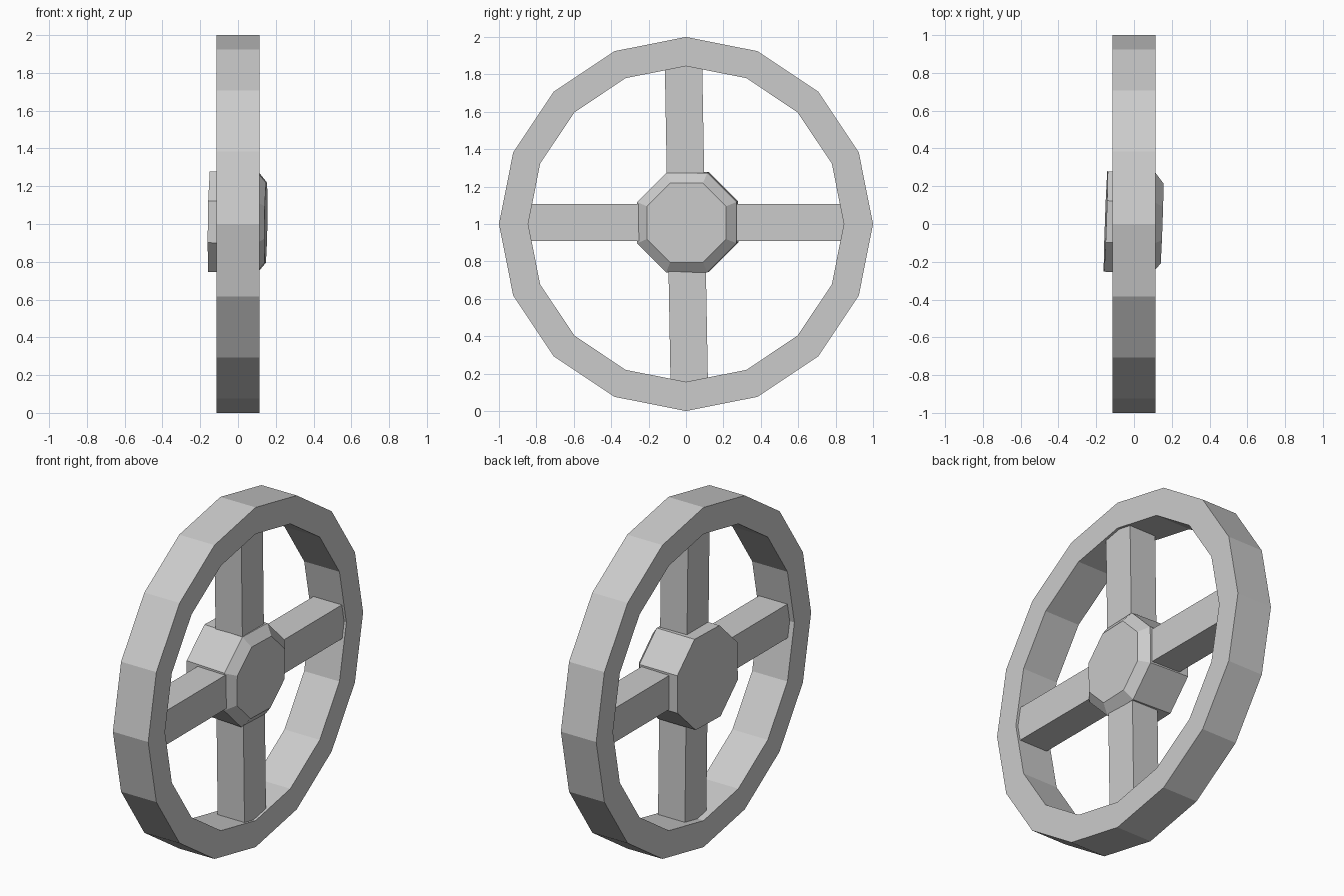
import bpy
import bmesh
from math import cos, sin, pi
from mathutils import Euler, Matrix

cube = bpy.data.objects.get("Cube")
if cube:
    bpy.data.objects.remove(cube, do_unlink=True)

grey = bpy.data.materials.new("plain grey")
grey.use_nodes = True
colour = (0.6, 0.6, 0.6, 1)
grey.diffuse_color = colour
grey.node_tree.nodes["Principled BSDF"].inputs["Base Color"].default_value = colour


def finish(bm, name):
    bmesh.ops.recalc_face_normals(bm, faces=bm.faces)
    mesh = bpy.data.meshes.new(name)
    bm.to_mesh(mesh)
    bm.free()
    mesh.materials.append(grey)
    obj = bpy.data.objects.new(name, mesh)
    bpy.context.collection.objects.link(obj)
    return obj


def turned(name, profile, sides, phase=0.0, hollow=False):
    """Turn (x, radius) points about the x axis; cap the ends unless hollow."""
    bm = bmesh.new()
    angles = [phase + 2 * pi * i / sides for i in range(sides)]
    rings = [[bm.verts.new((x, r * cos(a), r * sin(a))) for a in angles]
             for x, r in profile]
    pairs = list(zip(rings, rings[1:]))
    if hollow:
        pairs.append((rings[-1], rings[0]))
    else:
        bm.faces.new(rings[0])
        bm.faces.new(rings[-1])
    for a, b in pairs:
        for i in range(sides):
            j = (i + 1) % sides
            bm.faces.new((a[i], a[j], b[j], b[i]))
    return finish(bm, name)


def bar(name, size, location, tilt=0.0):
    bm = bmesh.new()
    bmesh.ops.create_cube(bm, size=1, matrix=Matrix.Diagonal((*size, 1)))
    obj = finish(bm, name)
    obj.location = location
    obj.rotation_euler.x = tilt
    return obj


# Faceted rim with a square section
half, outer, inner = 0.115, 1.0, 0.844
rim = turned("rim", [(-half, outer), (half, outer), (half, inner), (-half, inner)],
             16, hollow=True)
rim.location.z = 1

# Crossed spokes, ends sunk into the rim
bar("upright_spoke", (0.175, 0.2, 1.74), (0.013, 0.002, 1.0), tilt=0.018)
bar("level_spoke", (0.185, 1.74, 0.2), (0.008, 0, 1.008))

# Octagonal hub, bevelled on one face and set slightly askew
hub = turned("hub", [(-0.15, 0.288), (0.103, 0.288), (0.148, 0.229)], 8, phase=pi / 8)
hub.location = (0, 0.008, 1.009)
hub.rotation_euler = Euler((0, 0.015, -0.036))
